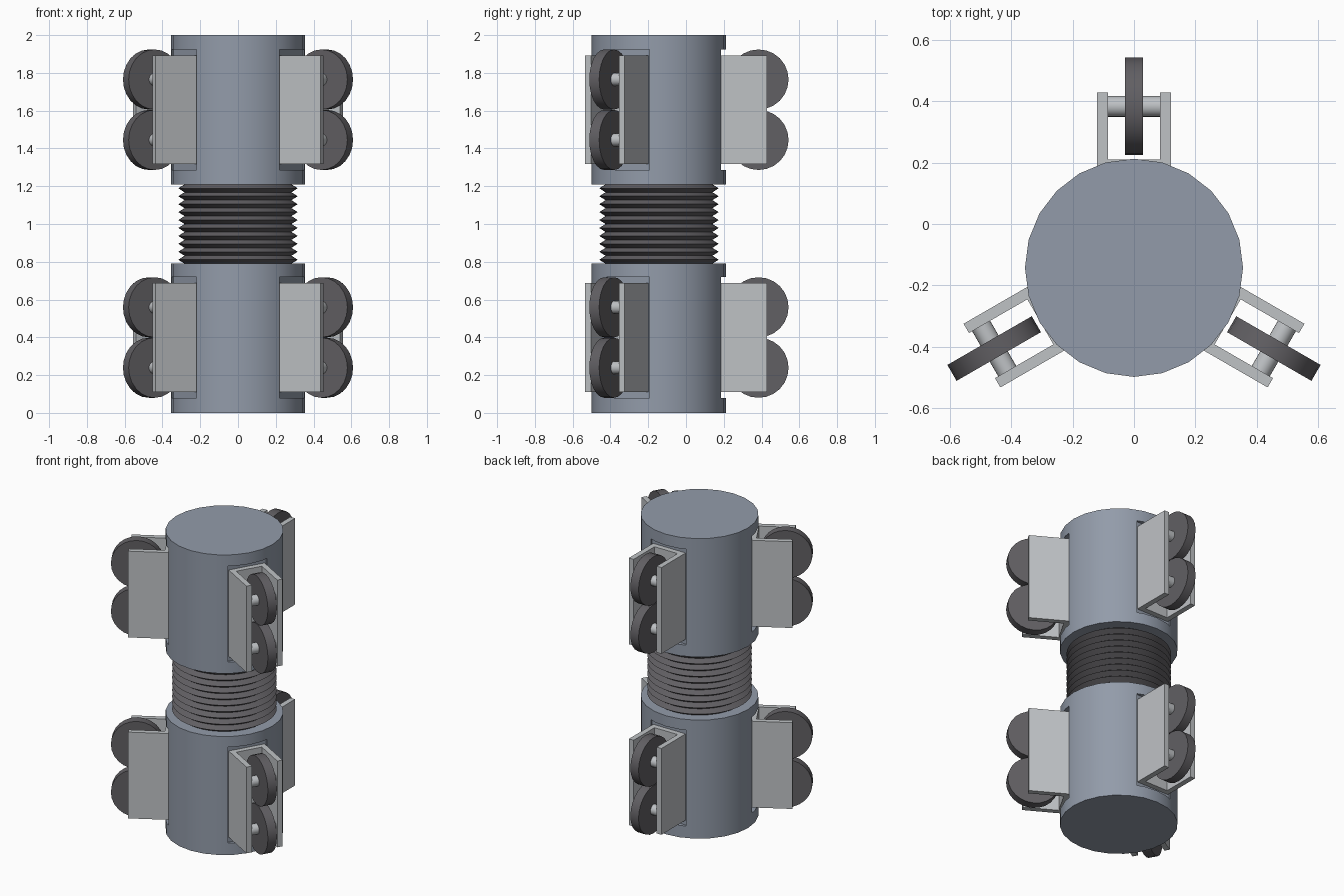
import bpy, bmesh, math
from mathutils import Matrix, Vector

cube = bpy.data.objects.get("Cube")
if cube:
    bpy.data.objects.remove(cube, do_unlink=True)


def material(name, rgb):
    m = bpy.data.materials.new(name)
    m.diffuse_color = (*rgb, 1)
    m.use_nodes = True
    m.node_tree.nodes["Principled BSDF"].inputs["Base Color"].default_value = (*rgb, 1)
    return m


BODY = material("blue grey metal", (0.29, 0.33, 0.40))
STEEL = material("light grey steel", (0.52, 0.54, 0.56))
RUBBER = material("dark rubber", (0.12, 0.115, 0.125))

AXIS_Y = -0.143                  # centre line of the body
RADIUS, SIDES = 0.356, 24
HEIGHT = 0.79
BACK = 0.318                     # floor of the bracket notches
TO_AXIS = Matrix.Translation((0, AXIS_Y, 0))


def finish(name, bm, mat, matrix=Matrix(), smooth=True):
    bmesh.ops.recalc_face_normals(bm, faces=bm.faces)
    bm.transform(matrix)
    mesh = bpy.data.meshes.new(name)
    bm.to_mesh(mesh)
    bm.free()
    ob = bpy.data.objects.new(name, mesh)
    bpy.context.collection.objects.link(ob)
    if mat:
        mesh.materials.append(mat)
    if smooth:
        select(ob)
        bpy.ops.object.shade_smooth_by_angle(angle=math.radians(30))
    return ob


def select(ob):
    bpy.ops.object.select_all(action='DESELECT')
    ob.select_set(True)
    bpy.context.view_layer.objects.active = ob


def cylinder(name, radius, depth, mat, matrix):
    bm = bmesh.new()
    bmesh.ops.create_cone(bm, cap_ends=True, segments=SIDES, radius1=radius,
                          radius2=radius, depth=depth)
    return finish(name, bm, mat, matrix)


def prism(name, outline, height, mat, matrix):
    """Extrude an xy outline, centred on z = 0."""
    bm = bmesh.new()
    face = bm.faces.new([bm.verts.new((x, y, -height / 2)) for x, y in outline])
    up = bmesh.ops.extrude_face_region(bm, geom=[face])["geom"]
    bmesh.ops.translate(bm, vec=(0, 0, height),
                        verts=[v for v in up if isinstance(v, bmesh.types.BMVert)])
    return finish(name, bm, mat, matrix, smooth=False)


def cut(target, cutter):
    cutter.hide_render = True
    mod = target.modifiers.new("notch", 'BOOLEAN')
    mod.operation, mod.solver, mod.object = 'DIFFERENCE', 'EXACT', cutter
    select(target)
    bpy.ops.object.modifier_apply(modifier=mod.name)
    bpy.data.objects.remove(cutter, do_unlink=True)


# U-shaped bracket section and the notch it sits in
half = [(0.12, BACK - 0.004), (0.12, 0.573), (0.085, 0.573), (0.085, 0.353)]
channel = half + [(-x, y) for x, y in reversed(half)]
notch = [(-0.13, BACK), (0.13, BACK), (0.13, 0.5), (-0.13, 0.5)]
sideways = Matrix.Rotation(math.pi / 2, 4, 'Y')

for level, mid in (("lower", HEIGHT / 2 + 0.004), ("upper", 2 - HEIGHT / 2)):
    centre = HEIGHT / 2 if level == "lower" else 2 - HEIGHT / 2
    body = cylinder(level + "_body", RADIUS, HEIGHT, BODY,
                    TO_AXIS @ Matrix.Translation((0, 0, centre)))
    for place, turn in (("back", 0), ("right", 120), ("left", 240)):
        frame = (TO_AXIS @ Matrix.Rotation(math.radians(turn), 4, 'Z')
                 @ Matrix.Translation((0, 0, mid)))
        label = level + "_" + place
        cut(body, prism("notch_cutter", notch, 0.64, None, frame))
        prism(label + "_bracket", channel, 0.575, STEEL, frame)
        # Pair of wheels with axles across the bracket
        for spot, dz in (("bottom", -0.16), ("top", 0.16)):
            hub = frame @ Matrix.Translation((0, 0.527, dz)) @ sideways
            cylinder(label + "_" + spot + "_wheel", 0.159, 0.06, RUBBER, hub)
            cylinder(label + "_" + spot + "_axle", 0.034, 0.172, STEEL, hub)
    select(body)
    bpy.ops.object.shade_smooth_by_angle(angle=math.radians(14 + 2))

# Folded bellows between the two bodies
FOLDS = 10
low, high = HEIGHT, 2 - HEIGHT
bm = bmesh.new()
points = [bm.verts.new((0.283 if i % 2 == 0 else 0.316, 0,
                        low + (high - low) * i / (2 * FOLDS)))
          for i in range(2 * FOLDS + 1)]
edges = [bm.edges.new(pair) for pair in zip(points, points[1:])]
bmesh.ops.spin(bm, geom=points + edges, cent=Vector(), axis=(0, 0, 1),
               angle=math.tau, steps=2 * SIDES)
bmesh.ops.remove_doubles(bm, verts=bm.verts, dist=0.0001)
finish("bellows", bm, RUBBER, TO_AXIS)
